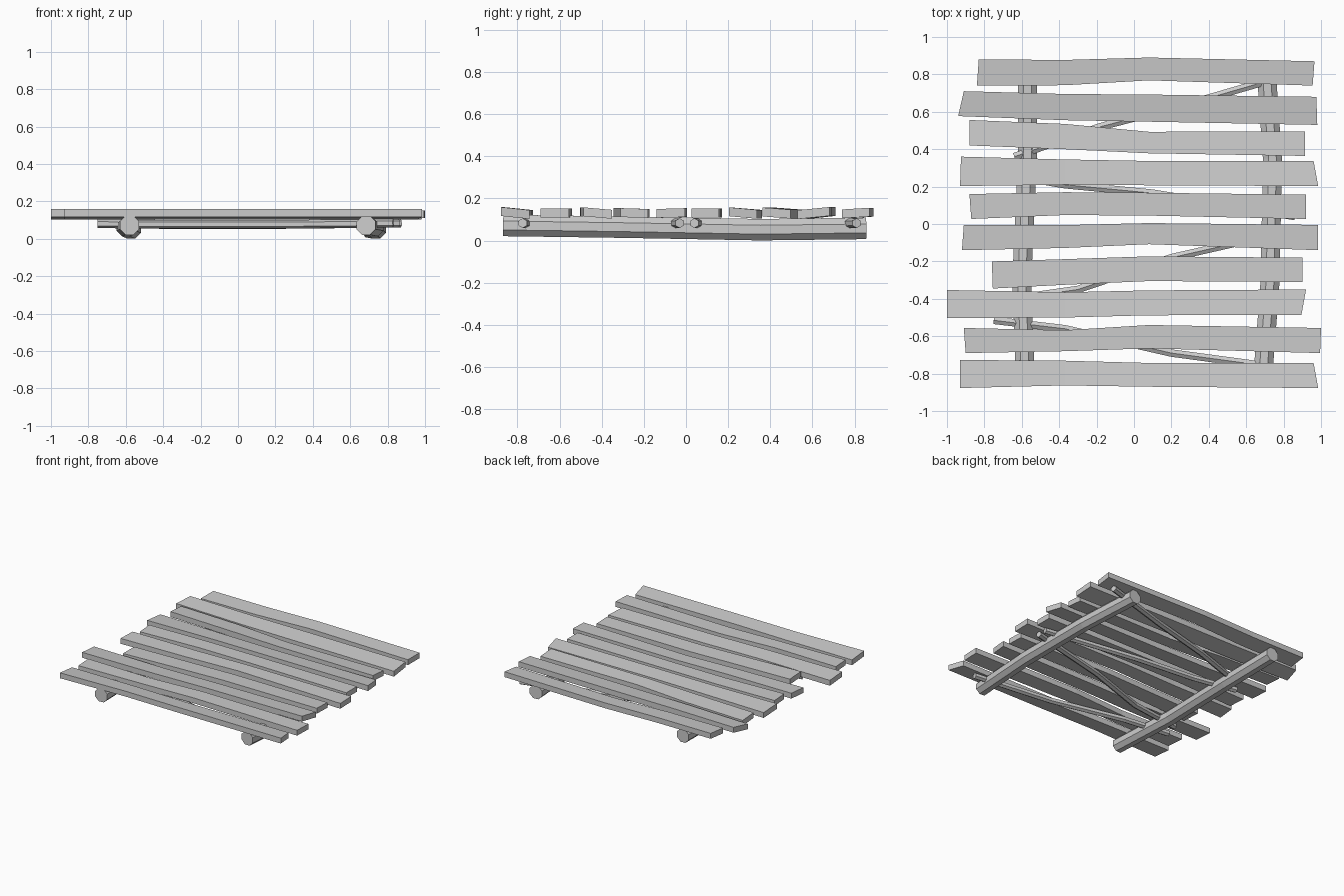
import bpy, bmesh, math
from mathutils import Vector

if "Cube" in bpy.data.objects:
    bpy.data.objects.remove(bpy.data.objects["Cube"])


def make_object(name, rings):
    """Skin a row of equal-sized point rings and cap both ends."""
    bm = bmesh.new()
    loops = [[bm.verts.new(p) for p in ring] for ring in rings]
    n = len(loops[0])
    for a, b in zip(loops, loops[1:]):
        for i in range(n):
            j = (i + 1) % n
            bm.faces.new((a[i], a[j], b[j], b[i]))
    bm.faces.new(loops[0][::-1])
    bm.faces.new(loops[-1])
    bmesh.ops.recalc_face_normals(bm, faces=bm.faces)
    mesh = bpy.data.meshes.new(name)
    bm.to_mesh(mesh)
    bm.free()
    obj = bpy.data.objects.new(name, mesh)
    bpy.context.collection.objects.link(obj)
    return obj


def log(name, path, radius, sides):
    """Faceted round timber following a gently bent path."""
    pts = [Vector(p) for p in path]
    rings = []
    for i, p in enumerate(pts):
        d = (pts[min(i + 1, len(pts) - 1)] - pts[max(i - 1, 0)]).normalized()
        u = d.cross(Vector((0, 0, 1))).normalized()
        v = u.cross(d)
        angles = [2 * math.pi * (k + 0.5) / sides for k in range(sides)]
        rings.append([p + radius * (math.cos(a) * u + math.sin(a) * v) for a in angles])
    return make_object(name, rings)


def plank(name, ends, back, front, tilt):
    """Bent board: end corner x values, edge y values at four stations, sideways tilt."""
    lb, lf, rb, rf = ends
    back_x = (lb, -0.37, 0.08, rb)
    front_x = (lf, -0.37, 0.08, rf)
    h, z = 0.021, 0.131
    rings = []
    for xb, xf, yb, yf in zip(back_x, front_x, back, front):
        zb, zf = z + tilt / 2, z - tilt / 2
        rings.append([(xb, yb, zb - h), (xb, yb, zb + h), (xf, yf, zf + h), (xf, yf, zf - h)])
    return make_object(name, rings)


# Deck boards, back to front: (back-left, front-left, back-right, front-right x), back y, front y, tilt
boards = [
    ((-.83, -.84, .965, .955), (.88, .877, .89, .87), (.74, .742, .768, .74), .008),
    ((-.91, -.94, .975, .98), (.71, .695, .692, .68), (.577, .555, .547, .53), .015),
    ((-.88, -.88, .915, .915), (.556, .535, .493, .495), (.42, .40, .378, .364), -.01),
    ((-.925, -.93, .96, .985), (.36, .345, .337, .337), (.203, .21, .207, .203), -.012),
    ((-.88, -.87, .92, .92), (.16, .17, .167, .157), (.027, .048, .045, .027), 0),
    ((-.91, -.92, .985, .985), (-.005, -.006, .005, -.005), (-.14, -.128, -.108, -.14), .004),
    ((-.76, -.755, .90, .90), (-.20, -.188, -.173, -.18), (-.345, -.325, -.305, -.31), -.004),
    ((-1, -1, .92, .895), (-.353, -.365, -.355, -.35), (-.503, -.50, -.488, -.487), -.012),
    ((-.91, -.90, 1, .995), (-.556, -.568, -.54, -.556), (-.69, -.68, -.665, -.69), 0),
    ((-.93, -.93, .96, .985), (-.727, -.731, -.743, -.743), (-.877, -.863, -.87, -.877), -.014),
]
for i, (ends, back, front, tilt) in enumerate(boards):
    plank(f"deck_board_{i + 1}", ends, back, front, tilt)

# Two supporting logs
log("left_beam", [(-.58, -.865, .072), (-.60, -.3, .064), (-.57, .35, .052), (-.57, .853, .058)], .055, 8)
log("right_beam", [(.685, -.865, .072), (.728, -.3, .064), (.74, .35, .052), (.705, .853, .058)], .055, 8)

# Thin zigzag braces between the logs
braces = [
    [(-.64, .36, .08), (-.18, .52, .077), (.30, .645, .077), (.87, .81, .083)],
    [(-.72, .27, .08), (-.37, .21, .076), (.10, .165, .076), (.86, .04, .083)],
    [(-.72, -.41, .08), (-.30, -.35, .076), (.20, -.18, .076), (.86, -.03, .083)],
    [(-.75, -.515, .08), (-.37, -.56, .077), (.20, -.69, .077), (.83, -.775, .083)],
]
for i, path in enumerate(braces):
    log(f"brace_{i + 1}", path, .023, 6)
